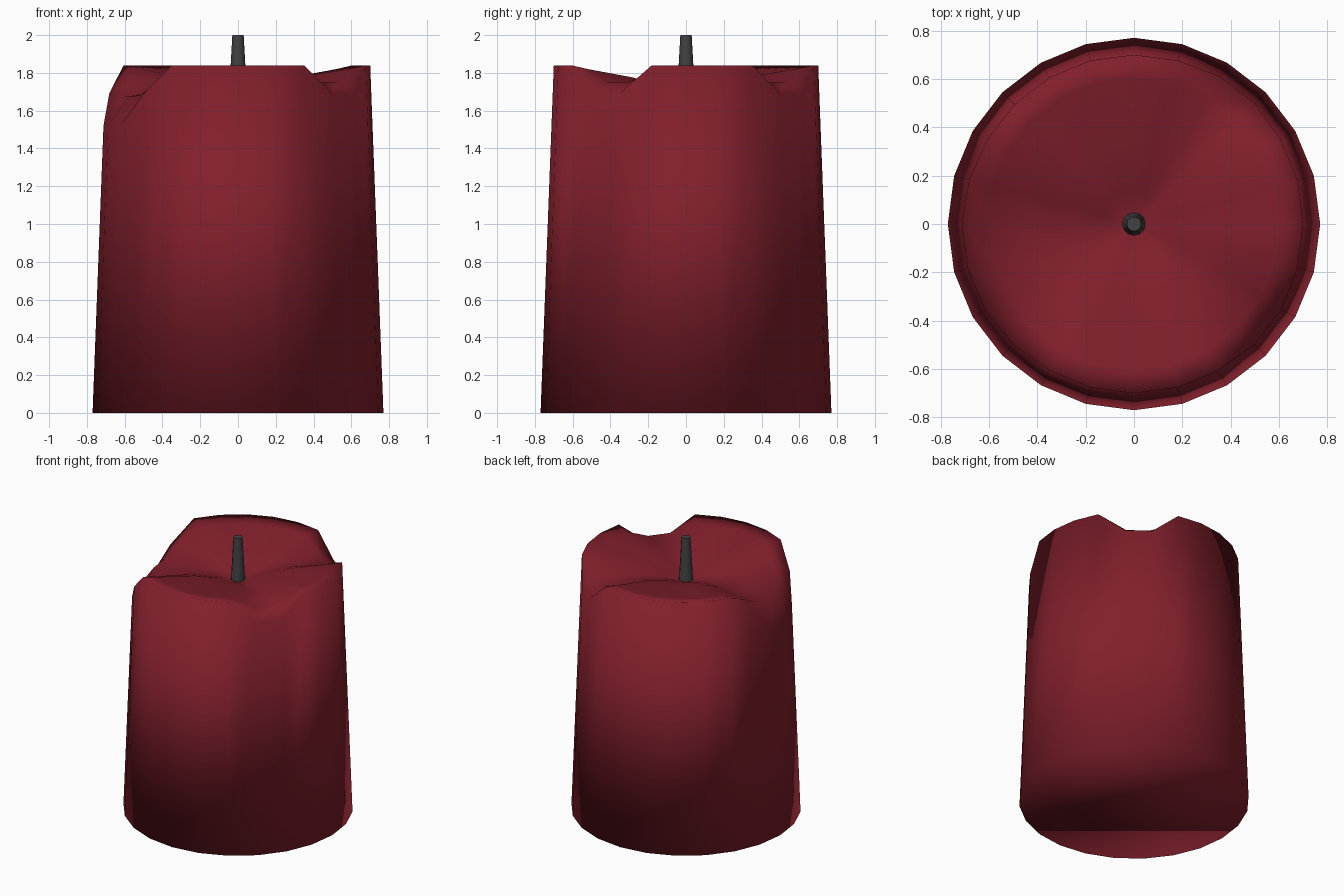
import bpy, bmesh, math

if "Cube" in bpy.data.objects:
    bpy.data.objects.remove(bpy.data.objects["Cube"])

SIDES = 24


def material(name, color):
    m = bpy.data.materials.new(name)
    m.diffuse_color = (*color, 1)
    m.use_nodes = True
    m.node_tree.nodes["Principled BSDF"].inputs["Base Color"].default_value = m.diffuse_color
    return m


def add_ring(bm, radius_z):
    """Ring of vertices; radius_z(i) gives radius and height at step i."""
    verts = []
    for i in range(SIDES):
        a = 2 * math.pi * i / SIDES
        r, z = radius_z(i)
        verts.append(bm.verts.new((r * math.cos(a), r * math.sin(a), z)))
    return verts


def finish(bm, name, mat):
    bmesh.ops.recalc_face_normals(bm, faces=bm.faces)
    for f in bm.faces:
        f.smooth = True
    me = bpy.data.meshes.new(name)
    bm.to_mesh(me)
    bm.free()
    me.materials.append(mat)
    ob = bpy.data.objects.new(name, me)
    bpy.context.collection.objects.link(ob)


# Melted dips in the rim: step around the circle -> drop below the rim height
dips = {3: 0.15, 4: 0.15, 21: 0.15, 22: 0.15,
        11: 0.15, 12: 0.32, 13: 0.32, 14: 0.31, 15: 0.15}


def level(radius, height, share):
    return lambda i: (radius, height - share * dips.get(i, 0))


def rim(i):
    z = 1.84 - dips.get(i, 0)
    return 0.77 - 0.07 * z / 1.84, z


# Candle body: tapered wall, uneven rim and hollow around the wick
bm = bmesh.new()
rings = [add_ring(bm, f) for f in (
    lambda i: (0.77, 0), rim,
    level(0.60, 1.82, 0.45), level(0.32, 1.775, 0.18), level(0.13, 1.72, 0.05))]
for lo, hi in zip(rings, rings[1:]):
    for i in range(SIDES):
        j = (i + 1) % SIDES
        bm.faces.new((lo[i], lo[j], hi[j], hi[i]))
bm.faces.new(rings[0][::-1])
centre = bm.verts.new((0, 0, 1.67))
for i in range(SIDES):
    bm.faces.new((rings[-1][i], rings[-1][(i + 1) % SIDES], centre))
finish(bm, "candle_body", material("red_wax", (0.22, 0.014, 0.025)))

# Wick
bpy.ops.mesh.primitive_cone_add(vertices=12, radius1=0.05, radius2=0.03,
                                depth=0.36, location=(0, 0, 1.82))
wick = bpy.context.object
wick.name = "wick"
wick.data.materials.append(material("charred_wick", (0.055, 0.055, 0.055)))
bpy.ops.object.shade_smooth_by_angle(angle=math.radians(40))
